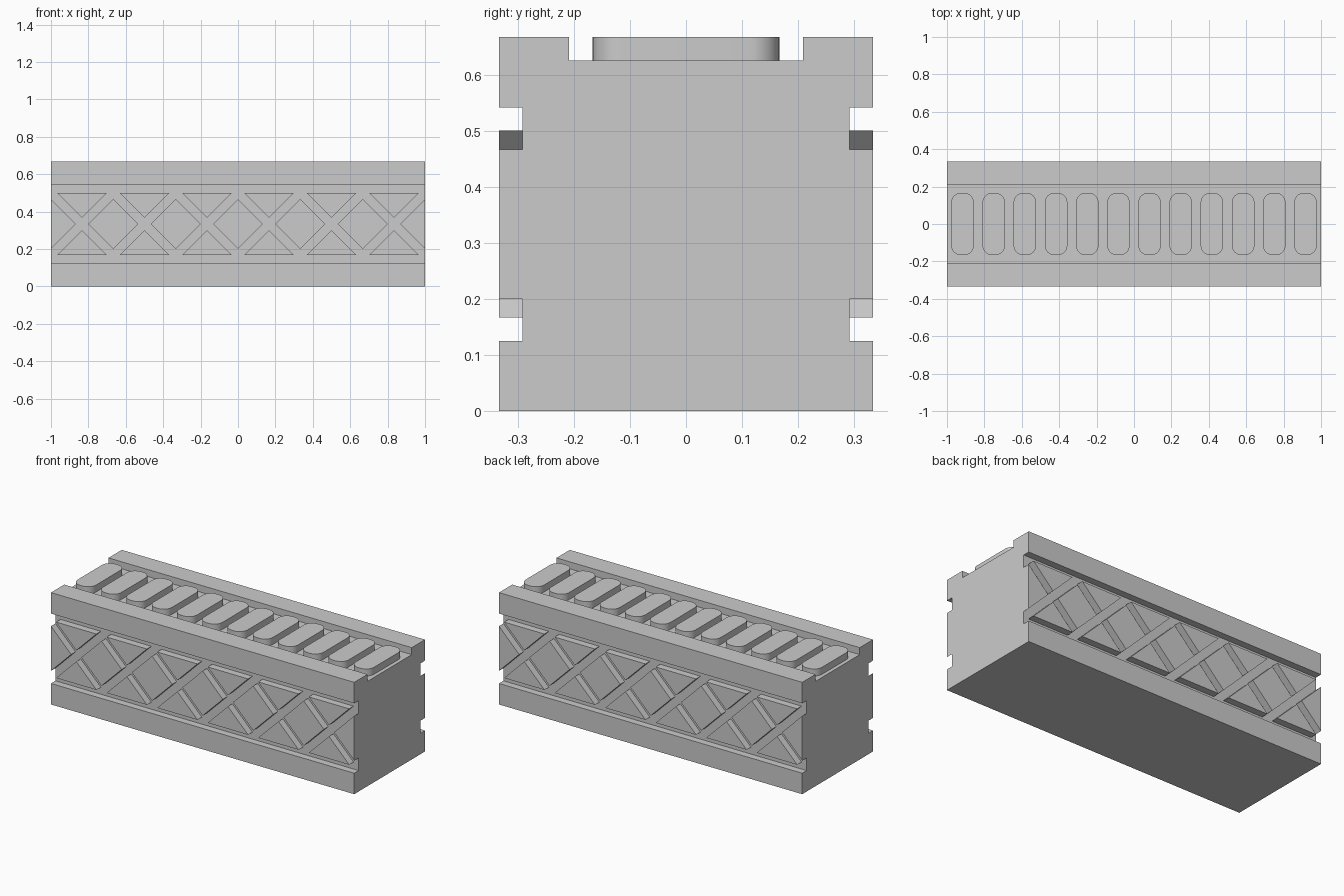
import bpy, bmesh, math
from mathutils import Vector

if "Cube" in bpy.data.objects:
    bpy.data.objects.remove(bpy.data.objects["Cube"])

U = 1 / 24            # groove depth, the base module of the block
W, H = 8 * U, 16 * U  # half width, height


def prism(name, outlines, depth):
    """One object made of closed 3D outlines, each extruded along depth."""
    bm = bmesh.new()
    for pts in outlines:
        face = bm.faces.new([bm.verts.new(p) for p in pts])
        ext = bmesh.ops.extrude_face_region(bm, geom=[face], use_keep_orig=True)
        verts = [g for g in ext["geom"] if isinstance(g, bmesh.types.BMVert)]
        bmesh.ops.translate(bm, verts=verts, vec=Vector(depth))
    bmesh.ops.recalc_face_normals(bm, faces=bm.faces)
    mesh = bpy.data.meshes.new(name)
    bm.to_mesh(mesh)
    bm.free()
    obj = bpy.data.objects.new(name, mesh)
    bpy.context.collection.objects.link(obj)
    return obj


# Beam body: channelled cross-section swept along x
half = [(W, 0), (W, 3 * U), (W - U, 3 * U), (W - U, 13 * U),
        (W, 13 * U), (W, H), (5 * U, H), (5 * U, H - U)]
section = half + [(-y, z) for y, z in reversed(half)]
prism("beam_body", [[(-1, y, z) for y, z in section]], (2, 0, 0))

# Side panels: raised triangles and diamonds, leaving crossed grooves between
R, MID = 0.1333, 8 * U
top, bottom = 12 * U, 4 * U
shapes = []
for i in range(6):
    x = -5 / 6 + i / 3
    shapes.append([(x - R, top), (x + R, top), (x, top - R)])
    shapes.append([(x - R, bottom), (x + R, bottom), (x, bottom + R)])
for i in range(5):
    x = -2 / 3 + i / 3
    shapes.append([(x - R, MID), (x, MID - R), (x + R, MID), (x, MID + R)])
for s in (-1, 1):
    shapes.append([(s, MID - R), (s, MID + R), (s * (1 - R), MID)])
for s, side in ((-1, "front"), (1, "back")):
    prism(side + "_lattice_panels",
          [[(x, s * (W - U), z) for x, z in pts] for pts in shapes],
          (0, s * U, 0))


# Top pads: a row of rounded blocks in the top channel
def rounded_rect(cx, hx, hy, r, steps=8):
    pts = []
    for q, (sx, sy) in enumerate(((1, 1), (-1, 1), (-1, -1), (1, -1))):
        for k in range(steps + 1):
            a = (q + k / steps) * math.pi / 2
            pts.append((cx + sx * (hx - r) + r * math.cos(a),
                        sy * (hy - r) + r * math.sin(a), H - U))
    return pts


pads = prism("top_pads",
             [rounded_rect(-11 / 12 + i / 6, 0.0605, 4 * U, 0.053) for i in range(12)],
             (0, 0, U))
bpy.context.view_layer.objects.active = pads
pads.select_set(True)
bpy.ops.object.shade_smooth_by_angle(angle=math.radians(30))
